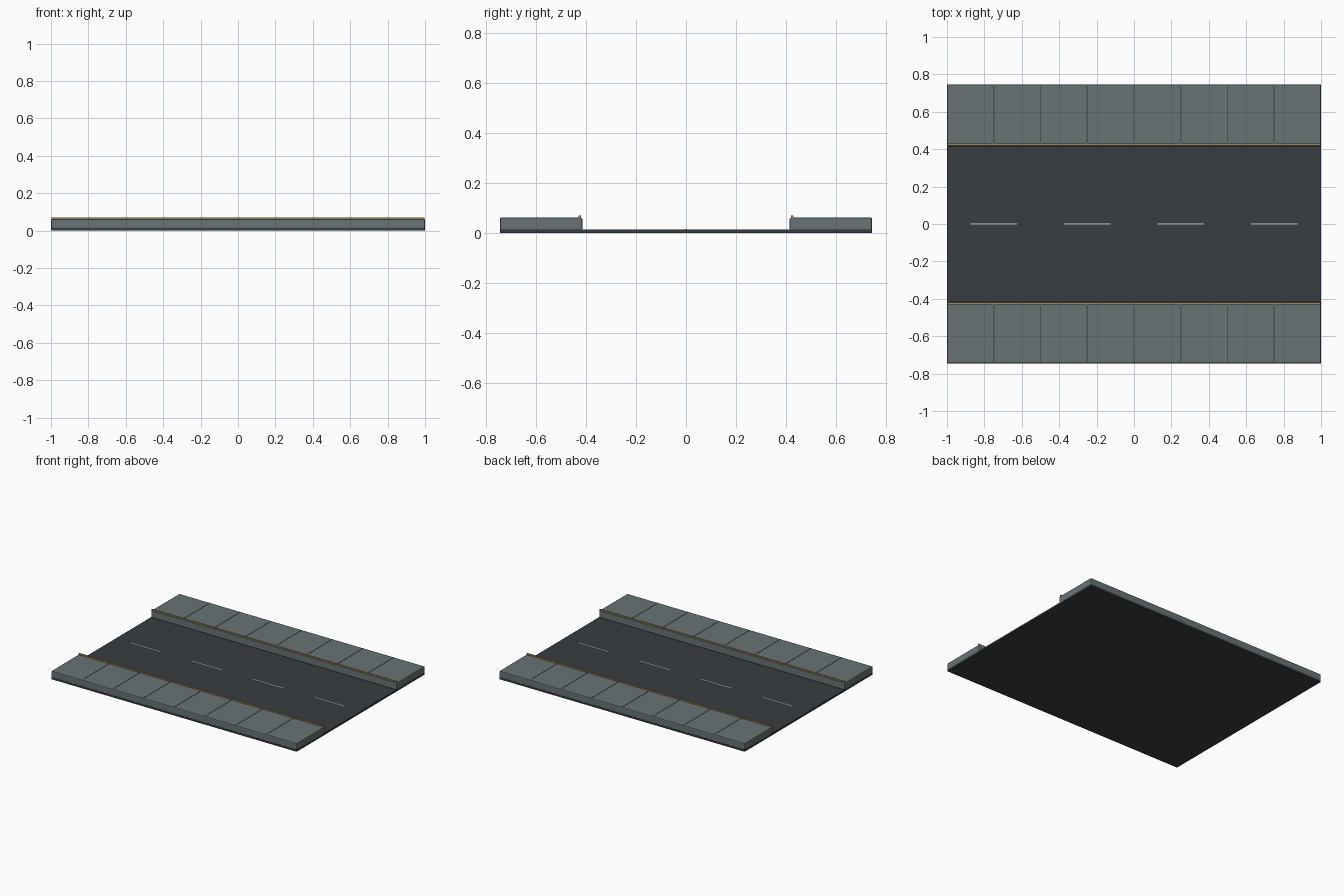
import bpy

if "Cube" in bpy.data.objects:
    bpy.data.objects.remove(bpy.data.objects["Cube"])


def material(name, rgb):
    m = bpy.data.materials.new(name)
    m.diffuse_color = (*rgb, 1)
    m.use_nodes = True
    m.node_tree.nodes["Principled BSDF"].inputs["Base Color"].default_value = m.diffuse_color
    return m


ASPHALT = material("asphalt", (0.04, 0.047, 0.053))
CONCRETE = material("concrete", (0.14, 0.17, 0.175))
GROOVE = material("groove", (0.07, 0.085, 0.09))
WHITE = material("white_paint", (0.75, 0.75, 0.7))
YELLOW = material("edge_paint", (0.35, 0.25, 0.1))


def box(name, x, y, z, mat, bevel=0):
    """Box from (min, max) ranges on each axis."""
    ranges = (x, y, z)
    bpy.ops.mesh.primitive_cube_add(size=1, location=[(a + b) / 2 for a, b in ranges])
    ob = bpy.context.object
    ob.name = name
    ob.scale = [abs(b - a) for a, b in ranges]
    bpy.ops.object.transform_apply(location=False, rotation=False, scale=True)
    ob.data.materials.append(mat)
    if bevel:
        mod = ob.modifiers.new("soft_edges", "BEVEL")
        mod.width = bevel
        mod.segments = 2
    return ob


# Road slab under everything
box("road_slab", (-1, 1), (-0.745, 0.745), (0, 0.013), ASPHALT)

# Centre line dashes
for i in range(4):
    cx = -0.75 + 0.5 * i
    box(f"lane_dash_{i + 1}", (cx - 0.125, cx + 0.125), (-0.004, 0.004),
        (0.012, 0.016), WHITE)

# Pavements on both sides, with paving joints and a painted kerb edge
for side, s in (("front", -1), ("back", 1)):
    box(f"{side}_pavement", (-1, 1), (s * 0.415, s * 0.745), (0.01, 0.061),
        CONCRETE, 0.006)
    box(f"{side}_kerb_stripe", (-0.998, 0.998), (s * 0.421, s * 0.431),
        (0.058, 0.07), YELLOW)
    for i in range(7):
        cx = -0.75 + 0.25 * i
        box(f"{side}_paving_joint_{i + 1}", (cx - 0.003, cx + 0.003),
            (s * 0.431, s * 0.739), (0.058, 0.0625), GROOVE)
